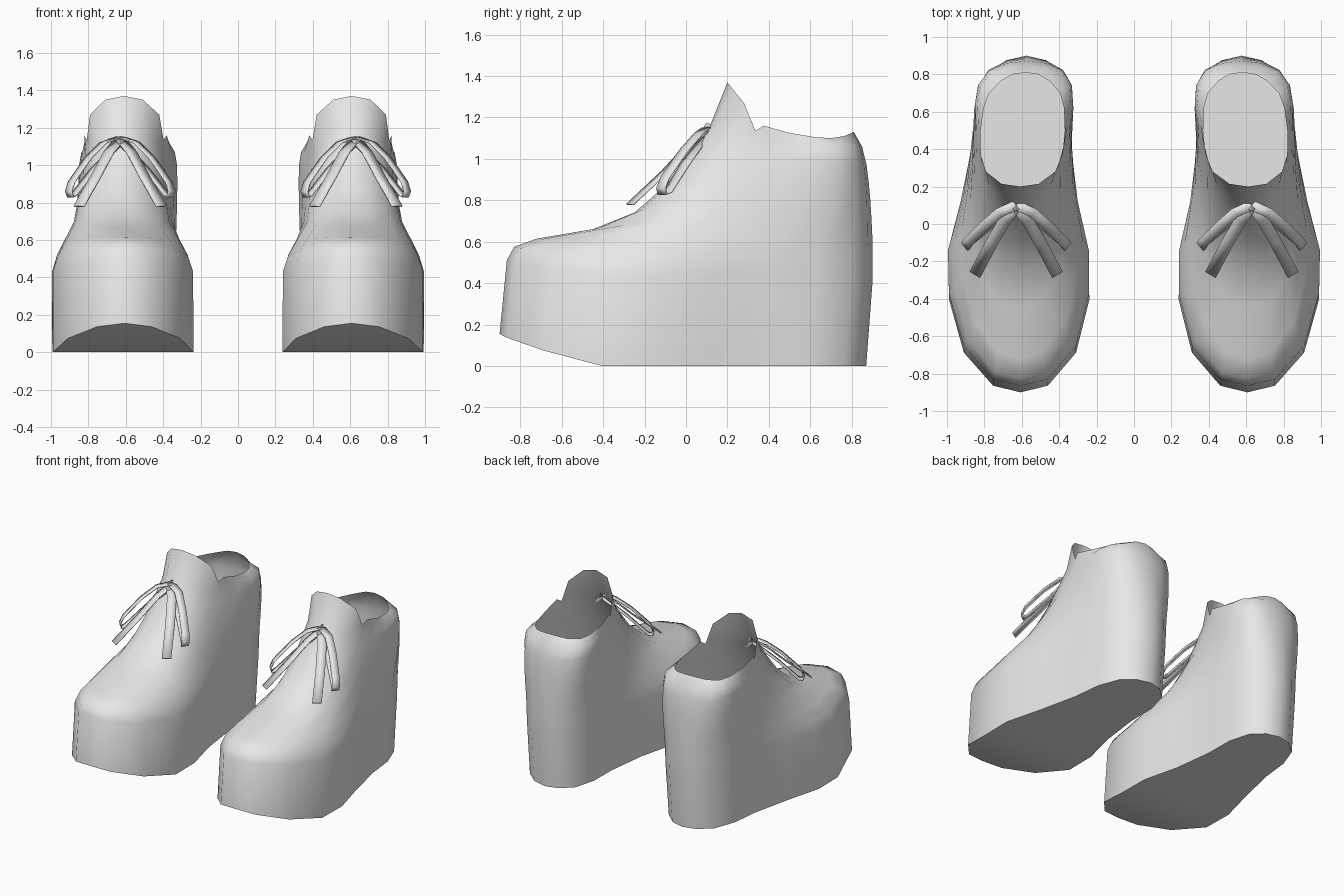
import bpy, bmesh, math
from mathutils import Vector

cube = bpy.data.objects.get("Cube")
if cube:
    bpy.data.objects.remove(cube, do_unlink=True)

grey = bpy.data.materials.new("plain_grey")
grey.use_nodes = True
GREY = (0.8, 0.8, 0.8, 1)
grey.diffuse_color = GREY
grey.node_tree.nodes["Principled BSDF"].inputs["Base Color"].default_value = GREY


def finish(name, bm, angle, thickness=0):
    """Turn a bmesh into a mirrored, shaded object."""
    mesh = bpy.data.meshes.new(name)
    bm.to_mesh(mesh)
    bm.free()
    mesh.materials.append(grey)
    obj = bpy.data.objects.new(name, mesh)
    bpy.context.collection.objects.link(obj)
    bpy.ops.object.select_all(action="DESELECT")
    obj.select_set(True)
    bpy.context.view_layer.objects.active = obj
    bpy.ops.object.shade_smooth_by_angle(angle=math.radians(angle))
    if thickness:
        solid = obj.modifiers.new("thickness", "SOLIDIFY")
        solid.thickness = thickness
        solid.offset = 0
    obj.modifiers.new("other_shoe", "MIRROR").use_mirror_merge = False
    return obj


# Stations run from toe to heel along one side of the shoe
ALONG = (0, .02, .12, .28, .41, .56, .73, .85, .94, .985, 1)
BALL_WIDTH = (0, .39, .8, 1, .92, .4, 0, 0, 0, 0, 0)
HEEL_WIDTH = (0, 0, 0, 0, .12, .62, 1, .95, .75, .4, 0)
TOE_LIFT = (1, .88, .48, 0, 0, 0, 0, 0, 0, 0, 0)
HEEL_LIFT = (0, 0, 0, 0, 0, 0, .05, .3, .7, .95, 1)
LAST = len(ALONG) - 1

# Rings: front y, front z, ball width, side z, back y, back z, heel width
RINGS = (
    (-.9, .155, .375, 0, .87, 0, .255),
    (-.865, .51, .375, .43, .9, .4, .262),
    (-.83, .575, .345, .52, .9, .52, .265),
    (-.72, .615, .3, .6, .9, .62, .265),
    (-.45, .66, .25, .7, .895, .72, .265),
    (-.25, .74, .235, .8, .89, .8, .265),
    (-.1, .87, .22, .9, .883, .88, .265),
    (.03, 1.03, .215, 1, .872, .97, .262),
    (.12, 1.17, .21, 1.07, .85, 1.06, .25),
)

# Collar edge with raised tongue and side notch
RIM_Y = (.2, .215, .28, .335, .375, .5, .62, .7, .765, .8, .81)
RIM_WIDTH = (0, .1, .185, .205, .22, .225, .215, .19, .13, .07, 0)
RIM_Z = (1.37, 1.35, 1.27, 1.135, 1.16, 1.125, 1.105, 1.1, 1.11, 1.125, 1.13)


def ring_profile(yf, zf, ball, side, yb, zb, heel):
    for s, b, h, t, e in zip(ALONG, BALL_WIDTH, HEEL_WIDTH, TOE_LIFT, HEEL_LIFT):
        yield (yf + (yb - yf) * s, ball * b + heel * h,
               zf * t + zb * e + side * (1 - t - e))


def centre(y):
    return .62 - .05 * max(0, y) - .015 * max(0, -y)


# Shoe body: lofted rings with a closed sole and an open collar
bm = bmesh.new()
profiles = [list(ring_profile(*r)) for r in RINGS]
profiles.append(list(zip(RIM_Y, RIM_WIDTH, RIM_Z)))
loops = []
for profile in profiles:
    outer = [bm.verts.new((centre(y) + w, y, z)) for y, w, z in profile]
    inner = [bm.verts.new((centre(y) - w, y, z)) for y, w, z in profile[1:-1]]
    loops.append(outer + inner[::-1])
count = len(loops[0])
for low, high in zip(loops, loops[1:]):
    for i in range(count):
        j = (i + 1) % count
        bm.faces.new((low[i], low[j], high[j], high[i]))
sole = loops[0]
for i in range(LAST):
    corners = (sole[i], sole[-i], sole[-i - 1], sole[i + 1])
    bm.faces.new(list(dict.fromkeys(corners)))
finish("shoe_bodies", bm, 60)


def ribbon(name, points, width):
    """Flat strip following points given relative to the knot."""
    knot = Vector((.63, .1, 1.14))
    path = [knot + Vector(p) for p in points]
    reach = max(path, key=lambda p: (p - knot).length) - knot
    across = Vector((-reach.y, reach.x, 0)).normalized() * width / 2
    bm = bmesh.new()
    rows = [(bm.verts.new(p - across), bm.verts.new(p + across)) for p in path]
    for a, b in zip(rows, rows[1:]):
        bm.faces.new((a[0], a[1], b[1], b[0]))
    finish(name, bm, 50, .008)


# Lace bow: one loop and one loose tail on each side of the knot
for label, side in (("outer", 1), ("inner", -1)):
    ribbon(label + "_bow_loops", [
        (0, 0, .01), (side * .09, -.04, -.02), (side * .17, -.11, -.1),
        (side * .26, -.2, -.23), (side * .275, -.22, -.28),
        (side * .265, -.215, -.31), (side * .25, -.19, -.3),
        (side * .14, -.1, -.16), (0, 0, -.02)], .055)
    ribbon(label + "_bow_tails", [
        (0, 0, 0), (side * .06, -.08, -.07), (side * .13, -.2, -.2),
        (side * .22, -.37, -.36)], .065)

# Bow knot, tilted to lie on the tongue
bm = bmesh.new()
bmesh.ops.create_cube(bm, size=1)
bmesh.ops.scale(bm, vec=(.056, .03, .07), verts=bm.verts)
bmesh.ops.bevel(bm, geom=bm.edges[:], offset=.006, segments=1, affect="EDGES")
for v in bm.verts:
    v.co = Vector((.63, .095 + v.co.y + v.co.z * .5, 1.135 + v.co.z - v.co.y * .5))
finish("bow_knots", bm, 50)
